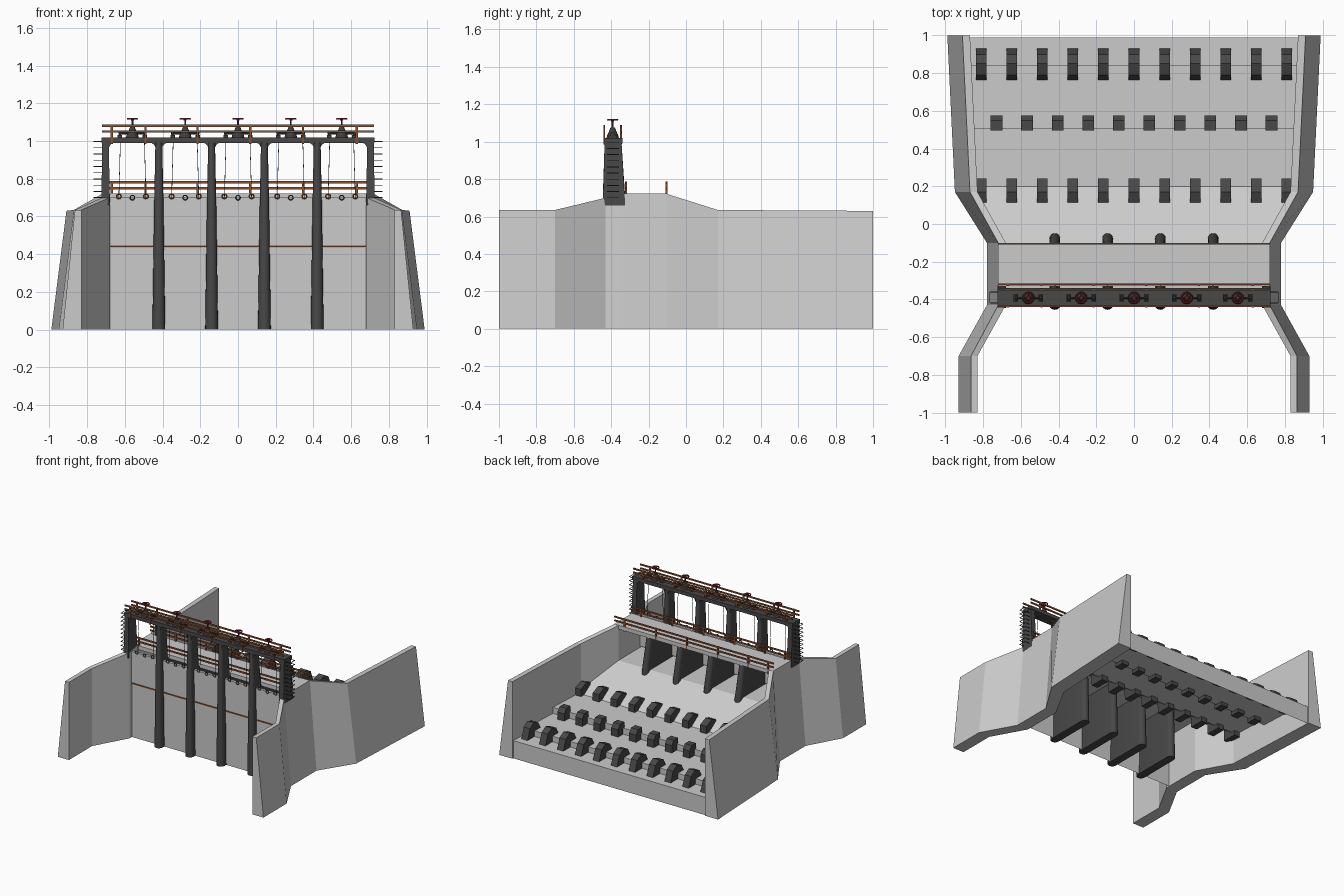
import bpy, bmesh, math
from mathutils import Vector

if "Cube" in bpy.data.objects:
    bpy.data.objects.remove(bpy.data.objects["Cube"])


def mat(name, c):
    m = bpy.data.materials.new(name)
    m.diffuse_color = (*c, 1)
    m.use_nodes = True
    m.node_tree.nodes["Principled BSDF"].inputs["Base Color"].default_value = m.diffuse_color
    return m


DARK = mat("dark_concrete", (0.065, 0.065, 0.065))
RUST = mat("rust_brown", (0.26, 0.085, 0.03))
RED = mat("wheel_red", (0.25, 0.02, 0.03))
IRON = mat("iron", (0.05, 0.05, 0.05))


def finish(bm, name, m=None, smooth=False):
    bmesh.ops.recalc_face_normals(bm, faces=bm.faces)
    me = bpy.data.meshes.new(name)
    bm.to_mesh(me)
    bm.free()
    ob = bpy.data.objects.new(name, me)
    bpy.context.collection.objects.link(ob)
    if m:
        me.materials.append(m)
    if smooth:
        bpy.ops.object.select_all(action='DESELECT')
        ob.select_set(True)
        bpy.context.view_layer.objects.active = ob
        bpy.ops.object.shade_smooth_by_angle(angle=math.radians(35))
    return ob


def loft(bm, rings, closed=True, caps=True):
    vs = [[bm.verts.new(p) for p in r] for r in rings]
    n = len(vs[0])
    for a, b in zip(vs, vs[1:]):
        for i in range(n if closed else n - 1):
            j = (i + 1) % n
            bm.faces.new((a[i], a[j], b[j], b[i]))
    if caps:
        bm.faces.new(vs[0])
        bm.faces.new(vs[-1])


def box(bm, x0, x1, y0, y1, z0, z1):
    loft(bm, [[(x0, y0, z), (x1, y0, z), (x1, y1, z), (x0, y1, z)] for z in (z0, z1)])


def rod(bm, a, b, r, n=8, r2=None):
    a, b = Vector(a), Vector(b)
    q = (b - a).to_track_quat('Z', 'Y')
    loft(bm, [[p + q @ Vector((s * math.cos(t * math.tau / n), s * math.sin(t * math.tau / n), 0))
               for t in range(n)] for p, s in ((a, r), (b, r if r2 is None else r2))])


def torus(bm, c, R, r, axis, n=16, k=6):
    q = Vector(axis).to_track_quat('Z', 'Y')
    rings = []
    for i in range(n + 1):
        a = i * math.tau / n
        rings.append([Vector(c) + q @ Vector(((R + r * math.cos(b * math.tau / k)) * math.cos(a),
                      (R + r * math.cos(b * math.tau / k)) * math.sin(a),
                      r * math.sin(b * math.tau / k))) for b in range(k)])
    loft(bm, rings, caps=False)
    bmesh.ops.remove_doubles(bm, verts=bm.verts, dist=1e-5)


# Wing walls: stations of y, inner x, top outer x, bottom outer x, top z
STATIONS = [(-1, .83, .865, .93, .635), (-.7, .83, .865, .93, .635), (-.43, .68, .72, .78, .70),
            (-.34, .68, .72, .78, .72), (-.1, .68, .72, .78, .72), (.17, .83, .87, .95, .635),
            (1, .87, .91, .99, .63)]
for s, side in ((-1, "left"), (1, "right")):
    bm = bmesh.new()
    loft(bm, [[(s * i, y, 0), (s * i, y, z), (s * t, y, z), (s * o, y, 0)] for y, i, t, o, z in STATIONS])
    finish(bm, side + "_wing_wall")

# Weir face, crest, chute and stepped apron as one sheet
SHEET = [(-.4, 0, .68), (-.4, .435, .68), (-.1, .435, .68), (.17, .262, .83), (.2, .24, .832),
         (.51, .24, .847), (.51, .19, .847), (.84, .19, .863), (.84, .145, .863), (.99, .145, .87), (.99, 0, .87)]
bm = bmesh.new()
loft(bm, [[(-w, y, z), (w, y, z)] for y, z, w in SHEET], closed=False, caps=False)
finish(bm, "spillway_apron")

# Baffle blocks in three rows
ROWS = [("upper", 11, .028, [(.115, .31), (.17, .33), (.24, .30), (.24, .2), (.12, .2)]),
        ("middle", 10, .031, [(.495, .285), (.55, .285), (.575, .25), (.575, .16), (.495, .16)]),
        ("lower", 11, .028, [(.755, .17), (.79, .24), (.85, .26), (.90, .23), (.94, .12), (.85, .12)])]
for name, n, hw, prof in ROWS:
    bm = bmesh.new()
    for i in range(n):
        x = (i - (n - 1) / 2) * .162
        loft(bm, [[(x + d, y, z) for y, z in prof] for d in (-hw, hw)])
    finish(bm, name + "_baffle_blocks", DARK)


# Piers with rounded noses, tapering into the frame columns
def stadium(x, hw, y0, y1, z, n=8):
    pts = []
    for k in range(n + 1):
        a = math.pi * k / n
        pts.append((x + hw * math.cos(a), y1 - hw + hw * math.sin(a), z))
    for k in range(n + 1):
        a = math.pi + math.pi * k / n
        pts.append((x + hw * math.cos(a), y0 + hw + hw * math.sin(a), z))
    return pts


PIERS = [-.42, -.14, .14, .42]
for i, x in enumerate(PIERS):
    bm = bmesh.new()
    loft(bm, [stadium(x, .034, -.455, -.04, 0), stadium(x, .028, -.45, -.05, .43), stadium(x, .024, -.445, -.11, .70)])
    loft(bm, [stadium(x, .024, -.445, -.325, .70), stadium(x, .018, -.435, -.345, 1.0)])
    finish(bm, f"pier_{i + 1}", DARK, True)

# End columns, top beam and rounded corner gussets
bm = bmesh.new()
for s in (-1, 1):
    loft(bm, [[(s * .68, -.445, .66), (s * .725, -.445, .66), (s * .725, -.325, .66), (s * .68, -.325, .66)],
              [(s * .685, -.435, 1), (s * .72, -.435, 1), (s * .72, -.345, 1), (s * .685, -.345, 1)]])
box(bm, -.725, .725, -.435, -.34, .99, 1.02)
edges = [-.685] + [p + d for p in PIERS for d in (-.017, .017)] + [.685]
R = .035
for k, e in enumerate(edges):
    s = 1 if k % 2 == 0 else -1
    pts = [(e, .992)] + [(e + s * R * (1 - math.cos(a)), .992 - R + R * math.sin(a))
                         for a in [math.pi / 2 * j / 6 for j in range(7)]]
    loft(bm, [[(x, y, z) for x, z in pts] for y in (-.433, -.346)])
finish(bm, "hoist_frame", DARK)

# Walkway deck
bm = bmesh.new()
box(bm, -.72, .72, -.33, -.1, .69, .722)
finish(bm, "walkway_deck")

# Gates, sill bar and lifting gear
bounds = [-.68] + PIERS + [.68]
BAYS = [-.56, -.28, 0, .28, .55]
bm = bmesh.new()
for a, b in zip(bounds, bounds[1:]):
    box(bm, a, b, -.402, -.38, .445, .70)
finish(bm, "sluice_gates")
bm = bmesh.new()
box(bm, -.68, .68, -.408, -.395, .437, .446)
finish(bm, "gate_sill_bar", RUST)
bm = bmesh.new()
rings = bmesh.new()
for x in BAYS:
    for s in (-1, 1):
        rod(bm, (x + s * .072, -.39, .70), (x + s * .064, -.39, .99), .0018, 6)
        torus(rings, (x + s * .072, -.408, .707), .012, .004, (0, 1, 0))
    torus(bm, (x, -.408, .70), .012, .003, (0, 1, 0))
finish(bm, "lifting_rods", IRON)
finish(rings, "gate_lifting_rings", RUST, True)

# Railings on the walkway and on the hoist frame
POSTS = [-.67, -.49, -.215, .065, .345, .63]
for name, y, z in (("walkway_front", -.32, .72), ("walkway_back", -.105, .72),
                   ("hoist_front", -.437, 1.02), ("hoist_back", -.348, 1.02)):
    bm = bmesh.new()
    for dz in (.03, .061):
        box(bm, -.72, .72, y - .004, y + .004, z + dz - .006, z + dz + .006)
    for x in POSTS:
        box(bm, x - .006, x + .006, y - .005, y + .005, z - .035, z + .068)
    finish(bm, name + "_railing", RUST)

# Hoists: gearbox, screw, side bearings, shaft and hand wheel
Y = -.392
gear, wheel = bmesh.new(), bmesh.new()
for x in BAYS:
    rod(gear, (x, Y, 1.018), (x, Y, 1.04), .034, 12, .028)
    rod(gear, (x, Y, 1.04), (x, Y, 1.075), .026, 12, .012)
    rod(gear, (x, Y, 1.07), (x, Y, 1.115), .005)
    rod(gear, (x - .075, Y, 1.04), (x + .075, Y, 1.04), .005)
    for s in (-1, 1):
        box(gear, x + s * .066 - .012, x + s * .066 + .012, Y - .022, Y + .022, 1.018, 1.032)
        rod(gear, (x + s * .066 - .006, Y, 1.038), (x + s * .066 + .006, Y, 1.038), .014, 10)
    torus(wheel, (x, Y, 1.117), .026, .0045, (0, 0, 1))
    for k in range(2):
        dx, dy = (.026, 0) if k else (0, .026)
        rod(wheel, (x - dx, Y - dy, 1.117), (x + dx, Y + dy, 1.117), .003, 6)
    rod(wheel, (x, Y, 1.108), (x, Y, 1.122), .008)
finish(gear, "hoist_gearboxes", IRON, True)
finish(wheel, "hand_wheels", RED, True)

# Ladder rungs on the outer sides of the frame
bm = bmesh.new()
for s in (-1, 1):
    for i in range(10):
        z = .70 + i * .033
        for y in (-.42, -.36):
            rod(bm, (s * .715, y, z), (s * .765, y, z), .0025, 6)
        rod(bm, (s * .765, -.42, z), (s * .765, -.36, z), .0025, 6)
finish(bm, "ladder_rungs", IRON)
